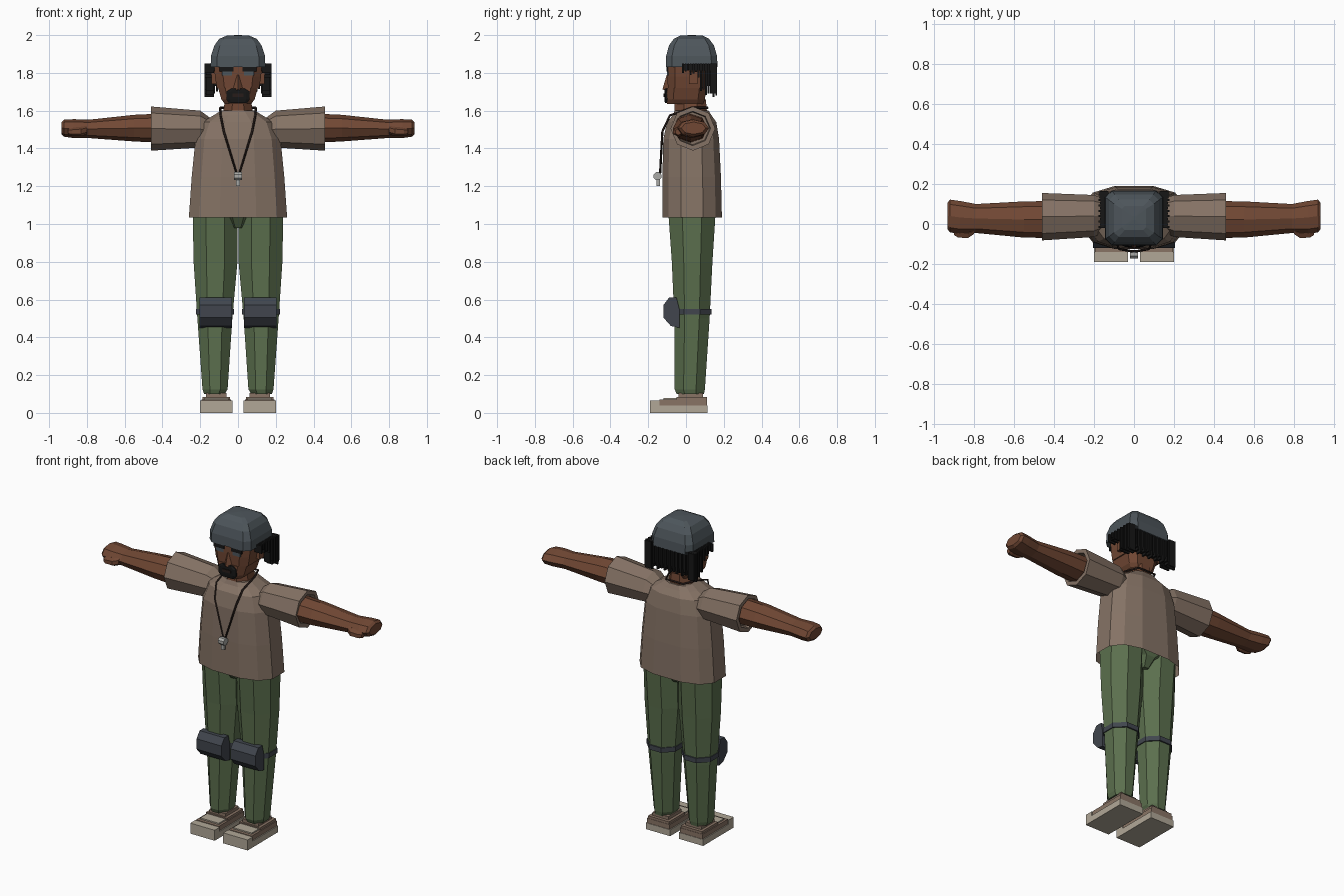
import bpy, bmesh, math
from mathutils import Vector

if "Cube" in bpy.data.objects:
    bpy.data.objects.remove(bpy.data.objects["Cube"])


def material(name, r, g, b):
    m = bpy.data.materials.new(name)
    m.use_nodes = True
    m.diffuse_color = (r, g, b, 1)
    bsdf = next(n for n in m.node_tree.nodes if n.type == 'BSDF_PRINCIPLED')
    bsdf.inputs["Base Color"].default_value = (r, g, b, 1)
    bsdf.inputs["Roughness"].default_value = 0.9
    return m


SHIRT = material("taupe cloth", .235, .17, .13)
PANTS = material("green cloth", .105, .16, .075)
SKIN = material("brown skin", .165, .064, .034)
CAP = material("slate cap", .075, .092, .105)
PAD = material("dark slate pad", .052, .06, .075)
HAIR = material("black hair", .008, .008, .008)
SOLE = material("pale sole", .44, .39, .31)
SHOE = material("shoe brown", .25, .175, .13)
CORD = material("dark cord", .02, .012, .01)
METAL = material("whistle grey", .4, .4, .38)


def finish(name, bm, mat):
    bmesh.ops.recalc_face_normals(bm, faces=bm.faces[:])
    me = bpy.data.meshes.new(name)
    bm.to_mesh(me)
    bm.free()
    me.materials.append(mat)
    ob = bpy.data.objects.new(name, me)
    bpy.context.collection.objects.link(ob)
    return ob


def outline(a0, a1, b0, b1, n=8, flat=True, power=1.0):
    """Faceted oval that exactly fills the given bounds."""
    pts = []
    for i in range(n):
        t = math.tau * (i + (.5 if flat else 0)) / n
        c, s = math.cos(t), math.sin(t)
        pts.append((math.copysign(abs(c) ** power, c), math.copysign(abs(s) ** power, s)))
    ma, mb = max(p[0] for p in pts), max(p[1] for p in pts)
    return [((a0 + a1) / 2 + (a1 - a0) / 2 * a / ma,
             (b0 + b1) / 2 + (b1 - b0) / 2 * b / mb) for a, b in pts]


def skin_rings(name, mat, rings, caps=(True, True)):
    bm = bmesh.new()
    loops = [[bm.verts.new(p) for p in r] for r in rings]
    for lo, hi in zip(loops, loops[1:]):
        n = len(lo)
        for i in range(n):
            bm.faces.new((lo[i], lo[(i + 1) % n], hi[(i + 1) % n], hi[i]))
    for wanted, loop in zip(caps, (loops[0], loops[-1])):
        if wanted:
            bm.faces.new(loop)
    return finish(name, bm, mat)


def stack(name, mat, rows, side=1, caps=(True, True), **shape):
    """Upright loft; rows are (z, x0, x1, y0, y1)."""
    return skin_rings(name, mat, [[(side * x, y, r[0]) for x, y in outline(*r[1:], **shape)]
                                  for r in rows], caps)


def sideways(name, mat, rows, side, caps=(True, True), **shape):
    """Loft along x; rows are (x, y0, y1, z0, z1)."""
    return skin_rings(name, mat, [[(side * r[0], y, z) for y, z in outline(*r[1:], **shape)]
                                  for r in rows], caps)


def add_box(bm, x0, x1, y0, y1, z0, z1):
    vs = bmesh.ops.create_cube(bm, size=1)["verts"]
    for v in vs:
        v.co = Vector(((x0 + x1) / 2 + v.co.x * (x1 - x0),
                       (y0 + y1) / 2 + v.co.y * (y1 - y0),
                       (z0 + z1) / 2 + v.co.z * (z1 - z0)))


def box(name, mat, *bounds):
    bm = bmesh.new()
    add_box(bm, *bounds)
    return finish(name, bm, mat)


def side_profile(name, mat, pts, x0, x1):
    """Prism from a (y, z) profile."""
    return skin_rings(name, mat, [[(x, y, z) for y, z in pts] for x in (x0, x1)])


# Torso and hips
stack("shirt", SHIRT, [(1.035, -.26, .26, -.125, .19), (1.25, -.245, .245, -.125, .185),
                       (1.45, -.225, .225, -.12, .175), (1.54, -.19, .19, -.10, .16),
                       (1.575, -.13, .13, -.07, .135), (1.60, -.09, .09, -.06, .12)],
      caps=(False, True), n=12, power=.75)
stack("hips", PANTS, [(.98, -.035, .035, -.05, .11), (1.04, -.075, .075, -.09, .15),
                      (1.10, -.23, .23, -.10, .165)])

# Limbs, one pass for each side
for side, word in ((1, "left"), (-1, "right")):
    stack(word + "_leg", PANTS, [(.10, .07, .18, -.05, .095), (.125, .055, .188, -.06, .10),
                                 (.50, .03, .215, -.062, .125), (.80, .003, .235, -.075, .14),
                                 (1.08, .003, .24, -.095, .158)], side)
    stack(word + "_pad_strap", PAD, [(.52, .022, .222, -.07, .135),
                                     (.55, .022, .222, -.07, .135)], side)
    edge = sorted((side * .032, side * .205))
    side_profile(word + "_knee_pad", PAD, [(-.035, .45), (-.08, .46), (-.12, .505),
                                           (-.12, .57), (-.09, .61), (-.05, .61), (-.035, .55)], *edge)

    # Shoe: sole, upper, tongue steps and ankle
    inner, outer = sorted((side * .03, side * .20))
    side_profile(word + "_sole", SOLE, [(-.19, 0), (.115, 0), (.115, .04), (-.14, .04),
                                        (-.14, .066), (-.19, .066)], inner, outer)
    box(word + "_shoe_upper", SHOE, inner + .006, outer - .006, -.14, .112, .04, .07)
    box(word + "_shoe_toe", SOLE, inner + .02, outer - .02, -.12, -.05, .066, .078)
    box(word + "_shoe_heel", SHOE, inner + .012, outer - .012, -.05, .11, .066, .085)
    box(word + "_ankle", SHOE, inner + .03, outer - .03, -.04, .09, .08, .105)

    # Sleeve with a recessed cuff, arm and mitten hand
    sideways(word + "_sleeve", SHIRT, [(.13, -.03, .12, 1.43, 1.55), (.20, -.065, .145, 1.405, 1.60),
                                       (.46, -.082, .155, 1.388, 1.622), (.46, -.06, .13, 1.415, 1.597),
                                       (.43, -.055, .125, 1.42, 1.592)], side, flat=False)
    sideways(word + "_arm", SKIN, [(.40, -.07, .115, 1.43, 1.585), (.55, -.068, .113, 1.437, 1.578),
                                   (.79, -.045, .10, 1.455, 1.552), (.87, -.05, .115, 1.455, 1.555),
                                   (.92, -.042, .122, 1.462, 1.552), (.934, -.025, .105, 1.475, 1.54)],
             side, flat=False)
    sideways(word + "_thumb", SKIN, [(.80, -.05, -.02, 1.475, 1.52), (.83, -.07, -.02, 1.465, 1.515),
                                     (.88, -.068, -.02, 1.465, 1.51), (.90, -.055, -.025, 1.47, 1.505)],
             side, n=6)

    # Ear, eye and brow
    box(word + "_ear", SKIN, *sorted((side * .115, side * .14)), .015, .06, 1.74, 1.81)
    box(word + "_eye", CAP, *sorted((side * .032, side * .085)), -.101, -.093, 1.785, 1.808)
    box(word + "_brow", HAIR, *sorted((side * .025, side * .098)), -.104, -.095, 1.808, 1.835)

# Neck and head
stack("neck", SKIN, [(1.55, -.085, .085, -.06, .115), (1.66, -.068, .068, -.06, .105)])
stack("jaw", SKIN, [(1.635, -.07, .07, -.10, .09), (1.66, -.088, .088, -.104, .10),
                    (1.72, -.105, .105, -.10, .108)], power=.5)
stack("head", SKIN, [(1.72, -.112, .112, -.096, .11), (1.78, -.122, .122, -.098, .12),
                     (1.86, -.128, .128, -.098, .125)], power=.5)
skin_rings("nose", SKIN, [[(-.034, -.09, 1.705), (.034, -.09, 1.705), (0, -.125, 1.712)],
                          [(-.012, -.09, 1.79), (.012, -.09, 1.79), (0, -.102, 1.79)]])
stack("beard", HAIR, [(1.64, -.048, .048, -.112, -.07), (1.66, -.062, .062, -.114, -.07),
                      (1.70, -.062, .062, -.114, -.07), (1.718, -.035, .035, -.112, -.07)], power=.4)
box("mouth", CORD, -.03, .03, -.118, -.112, 1.672, 1.69)

# Knitted cap
stack("cap", CAP, [(1.832, -.145, .145, -.107, .167), (1.89, -.143, .143, -.105, .164),
                   (1.945, -.125, .125, -.09, .148), (1.98, -.10, .10, -.065, .122),
                   (1.997, -.06, .06, -.03, .09), (2.0, -.01, .01, .02, .04)], power=.3)

# Hair strands hanging under the cap, along both sides and the back
bm = bmesh.new()
count = 14
for i in range(count):
    y = -.015 + .175 * i / (count - 1)
    low = (1.80 if i < 7 else 1.72) - .004 * i + .012 * (i % 3)
    for side in (1, -1):
        add_box(bm, *sorted((side * .128, side * (.178 - .008 * (i % 2)))), y - .005, y + .005, low, 1.85)
for i in range(25):
    x = -.168 + .014 * i
    add_box(bm, x - .005, x + .005, .128, .165 - .008 * (i % 2), 1.69 + .012 * (i % 3), 1.85)
finish("hair_strands", bm, HAIR)
for side, word in ((1, "left"), (-1, "right")):
    box(word + "_hair_base", HAIR, *sorted((side * .12, side * .168)), -.015, .155, 1.812, 1.848)
box("back_hair_base", HAIR, -.165, .165, .11, .156, 1.73, 1.848)

# Neck cord
half = [(.008, -.137, 1.27), (.075, -.125, 1.49), (.092, -.085, 1.575),
        (.095, .03, 1.615), (.06, .115, 1.615)]
path = half + [(-x, y, z) for x, y, z in reversed(half)]
curve = bpy.data.curves.new("neck_cord", 'CURVE')
curve.dimensions = '3D'
curve.bevel_depth = .006
curve.bevel_resolution = 0
spline = curve.splines.new('POLY')
spline.points.add(len(path) - 1)
for p, co in zip(spline.points, path):
    p.co = (*co, 1)
spline.use_cyclic_u = True
curve.materials.append(CORD)
bpy.context.collection.objects.link(bpy.data.objects.new("neck_cord", curve))

# Whistle
sideways("whistle_barrel", METAL, [(-.02, -.172, -.13, 1.232, 1.274), (.02, -.172, -.13, 1.232, 1.274)], 1)
box("whistle_mouthpiece", METAL, -.011, .011, -.156, -.138, 1.20, 1.245)
